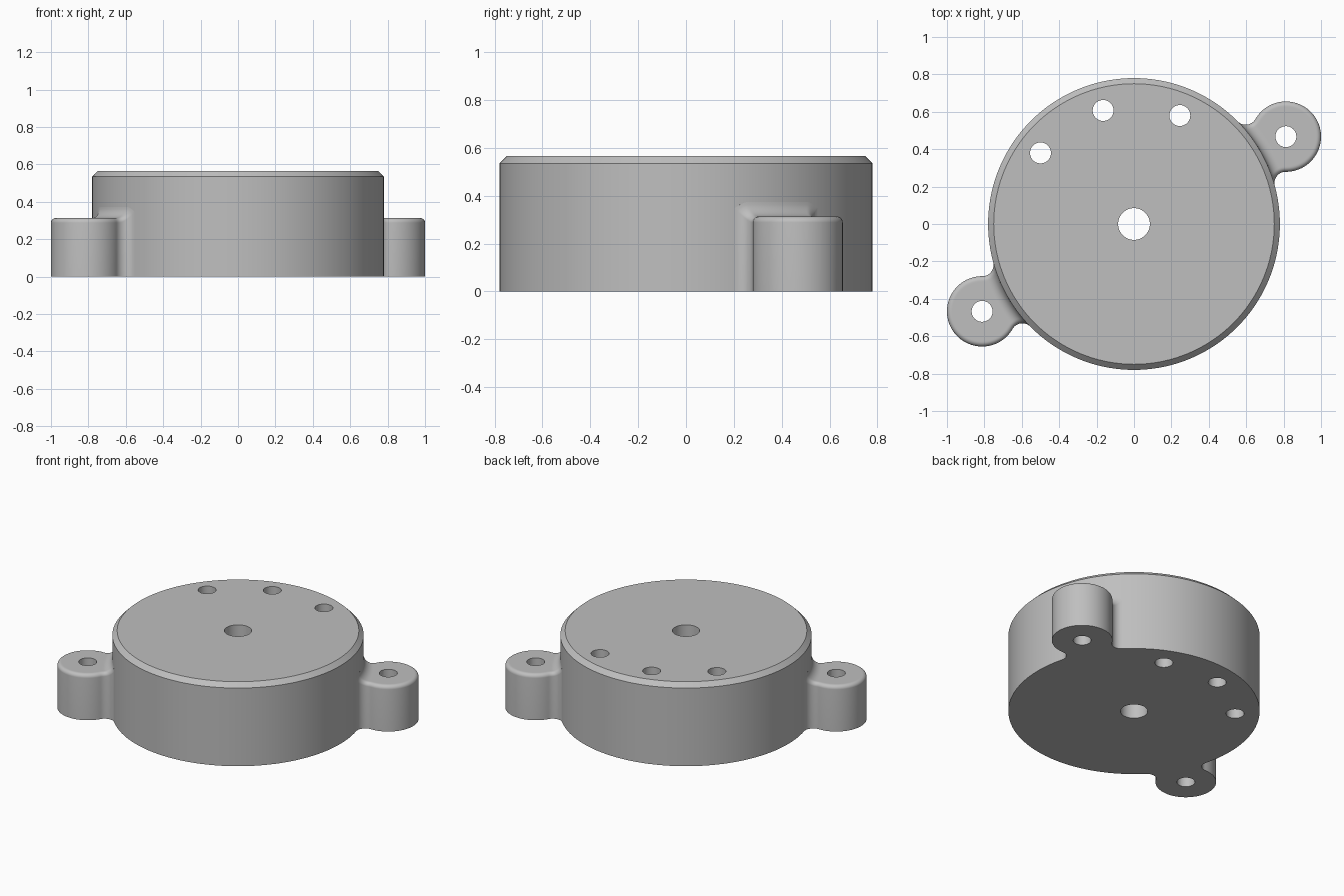
import bpy, bmesh
from math import sin, cos, acos, atan2, pi, sqrt, hypot
from mathutils import Matrix, Vector

cube = bpy.data.objects.get("Cube")
if cube:
    bpy.data.objects.remove(cube, do_unlink=True)

# Main dimensions
BODY_R, BODY_H, CHAMFER = 0.78, 0.565, 0.03
LUG_X, LUG_Y, LUG_R, LUG_H = 0.812, 0.467, 0.188, 0.313
FILLET, ROUND, SMALL_HOLE, CENTRE_HOLE = 0.06, 0.025, 0.056, 0.085

grey = bpy.data.materials.new("plain grey")
grey.use_nodes = True
grey.diffuse_color = (0.52, 0.52, 0.52, 1)
grey.node_tree.nodes["Principled BSDF"].inputs["Base Color"].default_value = grey.diffuse_color


def make_object(name, bm):
    bmesh.ops.recalc_face_normals(bm, faces=bm.faces)
    mesh = bpy.data.meshes.new(name)
    bm.to_mesh(mesh)
    bm.free()
    mesh.materials.append(grey)
    obj = bpy.data.objects.new(name, mesh)
    bpy.context.collection.objects.link(obj)
    return obj


def activate(obj):
    bpy.ops.object.select_all(action='DESELECT')
    obj.select_set(True)
    bpy.context.view_layer.objects.active = obj


def cylinder(bm, x, y, radius, bottom, top, segments):
    bmesh.ops.create_cone(bm, cap_ends=True, segments=segments, radius1=radius, radius2=radius,
                          depth=top - bottom,
                          matrix=Matrix.Translation((x, y, (top + bottom) / 2)))


def drill(obj, holes):
    """Cut vertical through holes given as (x, y, radius), then shade smooth."""
    bm = bmesh.new()
    for x, y, radius in holes:
        cylinder(bm, x, y, radius, -0.1, 1, 40)
    cutter = make_object("hole_cutter", bm)
    cutter.hide_render = True
    activate(obj)
    mod = obj.modifiers.new("holes", 'BOOLEAN')
    mod.operation, mod.solver, mod.object = 'DIFFERENCE', 'EXACT', cutter
    bpy.ops.object.modifier_apply(modifier=mod.name)
    bpy.data.objects.remove(cutter, do_unlink=True)
    bpy.ops.object.shade_smooth_by_angle(angle=pi / 6)


# Round body with a chamfered top rim
bm = bmesh.new()
cylinder(bm, 0, 0, BODY_R, 0, BODY_H, 144)
rim = [e for e in bm.edges if all(v.co.z > BODY_H - 0.01 for v in e.verts)]
bmesh.ops.bevel(bm, geom=rim, offset=CHAMFER, offset_type='OFFSET', segments=1, affect='EDGES')
body = make_object("round_body", bm)
drill(body, [(0, 0, CENTRE_HOLE), (-0.5, 0.38, SMALL_HOLE),
             (-0.165, 0.607, SMALL_HOLE), (0.245, 0.58, SMALL_HOLE)])

# Lug outline: a circle joined to the body by two tangent fillet arcs
lug_dist = hypot(LUG_X, LUG_Y)
fil_dist, reach = BODY_R + FILLET, LUG_R + FILLET
fil_angle = acos((lug_dist**2 + fil_dist**2 - reach**2) / (2 * lug_dist * fil_dist))
lug_centre = Vector((lug_dist, 0))
fil_centre = Vector((fil_dist * cos(fil_angle), fil_dist * sin(fil_angle)))
tangent_rho = fil_centre.lerp(lug_centre, FILLET / reach).length


def clamped_acos(v):
    return acos(max(-1, min(1, v)))


def half_angle(rho):
    rho = max(rho, BODY_R)
    if rho < tangent_rho:
        return fil_angle - clamped_acos((rho**2 + fil_dist**2 - FILLET**2) / (2 * rho * fil_dist))
    return clamped_acos((rho**2 + lug_dist**2 - LUG_R**2) / (2 * rho * lug_dist))


def top_height(rho, angle):
    """Flat top, hollow fillet up the body wall, rounded outer edge."""
    p = Vector((rho * cos(angle), abs(rho * sin(angle))))
    if rho < tangent_rho:
        inset = (p - fil_centre).length - FILLET
    else:
        inset = LUG_R - (p - lug_centre).length
    near = FILLET - min(FILLET, max(0, rho - BODY_R))
    drop = ROUND - min(ROUND, max(0, inset))
    return (LUG_H + FILLET - sqrt(FILLET**2 - near**2)
            - ROUND + sqrt(ROUND**2 - drop**2))


def lug(name, turn):
    rows, cols = 40, 48
    tip = lug_dist + LUG_R
    rhos = [BODY_R - 0.03]
    rhos += [BODY_R + (tangent_rho - BODY_R) * (i / 16)**1.5 for i in range(16)]
    rhos += [tangent_rho + (tip - tangent_rho) * sin(pi / 2 * i / rows) for i in range(rows + 1)]
    bm = bmesh.new()
    grid = []
    for rho in rhos:
        row = []
        for j in range(cols + 1):
            a = half_angle(rho) * sin(pi * (j / cols - 0.5))
            row.append(bm.verts.new((rho * cos(a), rho * sin(a), top_height(rho, a))))
        grid.append(row)
    for r0, r1 in zip(grid, grid[1:]):
        for j in range(cols):
            bm.faces.new((r0[j], r1[j], r1[j + 1], r0[j + 1]))
    bmesh.ops.remove_doubles(bm, verts=bm.verts, dist=0.00005)
    # Side walls and flat underside
    border = [e for e in bm.edges if e.is_boundary]
    new = bmesh.ops.extrude_edge_only(bm, edges=border)["geom"]
    for v in new:
        if isinstance(v, bmesh.types.BMVert):
            v.co.z = 0
    bmesh.ops.holes_fill(bm, edges=[e for e in bm.edges if e.is_boundary], sides=0)
    bm.transform(Matrix.Rotation(atan2(LUG_Y, LUG_X) + turn, 4, 'Z'))
    obj = make_object(name, bm)
    side = cos(turn)
    drill(obj, [(side * LUG_X, side * LUG_Y, SMALL_HOLE)])


# Two opposite mounting lugs
lug("left_mounting_lug", 0)
lug("right_mounting_lug", pi)
